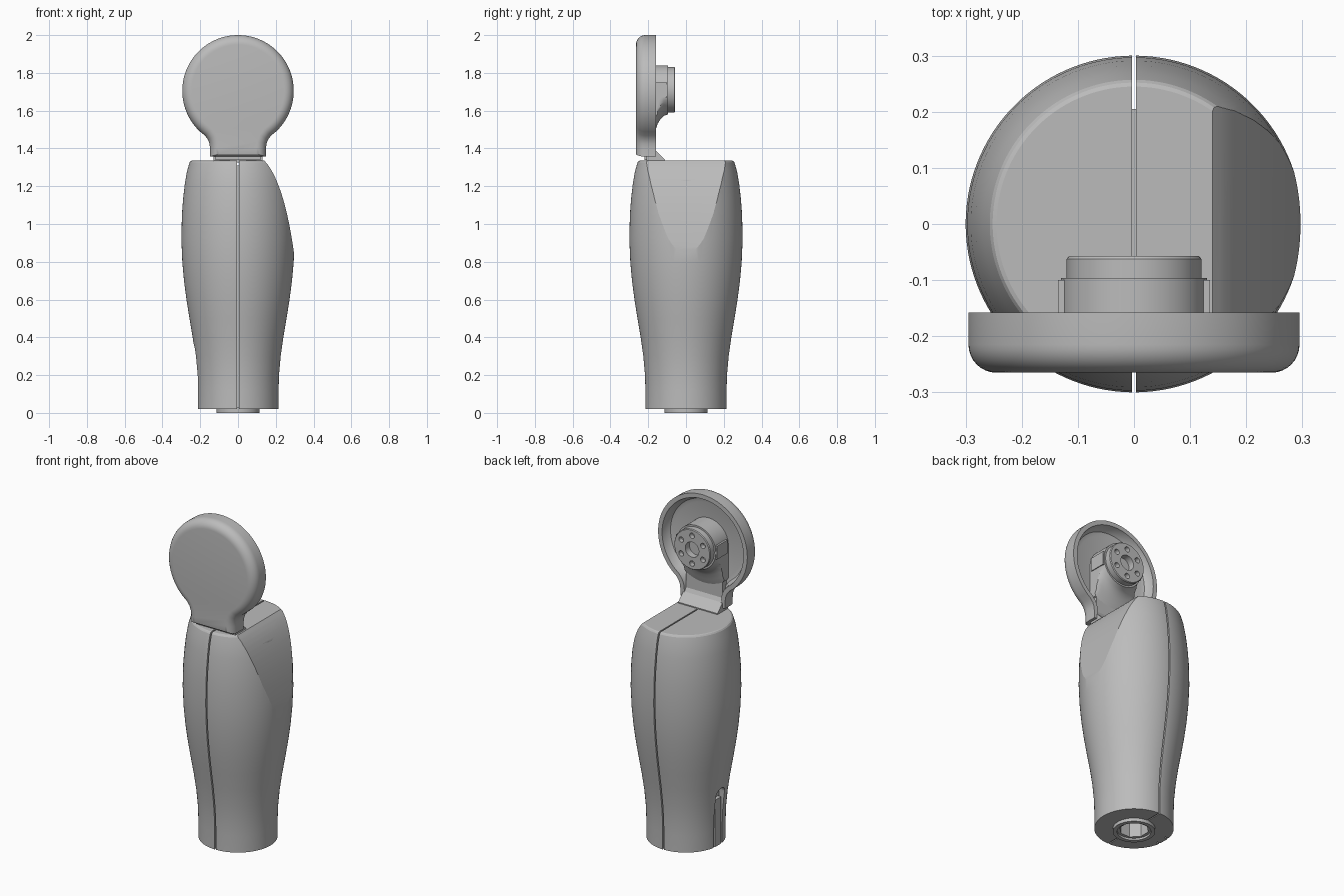
import bpy, bmesh
from math import sin, cos, pi, radians
from mathutils import Vector
from mathutils.geometry import interpolate_bezier

if "Cube" in bpy.data.objects:
    bpy.data.objects.remove(bpy.data.objects["Cube"])

GREY = (0.5, 0.5, 0.5, 1)
grey = bpy.data.materials.new("plain grey")
grey.use_nodes = True
grey.diffuse_color = GREY
grey.node_tree.nodes["Principled BSDF"].inputs["Base Color"].default_value = GREY


def loft(name, loops):
    """Closed solid skinned through a list of equally long loops."""
    bm = bmesh.new()
    rings = [[bm.verts.new(p) for p in loop] for loop in loops]
    n = len(rings[0])
    for a, b in zip(rings, rings[1:]):
        for i in range(n):
            j = (i + 1) % n
            bm.faces.new((a[i], a[j], b[j], b[i]))
    bm.faces.new(rings[0])
    bm.faces.new(rings[-1])
    bmesh.ops.recalc_face_normals(bm, faces=bm.faces)
    mesh = bpy.data.meshes.new(name)
    bm.to_mesh(mesh)
    bm.free()
    mesh.materials.append(grey)
    ob = bpy.data.objects.new(name, mesh)
    bpy.context.collection.objects.link(ob)
    return ob


def circle(r, h, axis="z", centre=(0, 0), n=64):
    """Circle at height h along z or y, centred in the other two axes."""
    pts = []
    for i in range(n):
        a = 2 * pi * (i + 0.5) / n
        u, v = centre[0] + r * cos(a), centre[1] + r * sin(a)
        pts.append((u, v, h) if axis == "z" else (u, h, v))
    return pts


def lathe(name, profile, axis="z", centre=(0, 0), n=64):
    return loft(name, [circle(r, h, axis, centre, n) for r, h in profile])


def prism_y(name, pts, y0, y1):
    return loft(name, [[(x, y, z) for x, z in pts] for y in (y0, y1)])


def prism_x(name, pts, x0, x1):
    return loft(name, [[(x, y, z) for y, z in pts] for x in (x0, x1)])


def cut(targets, cutters):
    """Subtract the cutters from the targets, then discard the cutters."""
    for ob in targets:
        for c in cutters:
            mod = ob.modifiers.new("cut", "BOOLEAN")
            mod.operation, mod.solver, mod.object = "DIFFERENCE", "EXACT", c
        graph = bpy.context.evaluated_depsgraph_get()
        mesh = bpy.data.meshes.new_from_object(ob.evaluated_get(graph))
        ob.modifiers.clear()
        ob.data = mesh
    for c in cutters:
        bpy.data.objects.remove(c)


def smooth(ob, angle=25):
    bpy.ops.object.select_all(action="DESELECT")
    ob.select_set(True)
    bpy.context.view_layer.objects.active = ob
    bpy.ops.object.shade_smooth_by_angle(angle=radians(angle))


# Handle shell: turned body
TOP = 1.335
shell = lathe("handle_shell", [
    (0.215, 0.02), (0.215, 0.12), (0.217, 0.2), (0.226, 0.3), (0.24, 0.4),
    (0.257, 0.5), (0.273, 0.6), (0.286, 0.7), (0.295, 0.8), (0.3, 0.92),
    (0.297, 1.05), (0.291, 1.13), (0.282, 1.21), (0.27, 1.28),
    (0.257, 1.325), (0.252, 1.332), (0.245, TOP)], n=128)
core = lathe("handle_core", [(0.205, 0.025), (0.205, 1.31)])
base_ring = lathe("base_ring", [(0.115, 0), (0.115, 0.03)])

# Curved thumb cut on the left, split seam, socket below and slot on the right
curve = interpolate_bezier(Vector((0.14, TOP, 0)), Vector((0.22, 1.25, 0)),
                           Vector((0.27, 1.05, 0)), Vector((0.3, 0.82, 0)), 16)
side = [(0.09, 1.388)] + [(p.x, p.y) for p in curve] + [(0.31, 0.76), (0.5, 0.76), (0.5, 1.388)]
thumb_cut = prism_y("thumb_cutter", side, -0.5, 0.5)
seam = prism_x("seam_cutter", [(-0.5, 0), (0.5, 0), (0.5, 1.5), (-0.5, 1.5)], -0.004, 0.004)
cut([core], [])
cut([shell], [seam])
bore = lathe("bore_cutter", [(0.08, -0.1), (0.08, 0.14)], n=8)
arch = [(-0.04, -0.1)] + [(-0.04 * cos(pi * i / 12), 0.33 + 0.04 * sin(pi * i / 12))
                         for i in range(13)] + [(0.04, -0.1)]
slot = prism_x("slot_cutter", arch, -0.35, -0.19)
cut([shell, core], [thumb_cut, bore, slot])
counterbore = lathe("counterbore_cutter", [(0.092, -0.1), (0.092, 0.012)])
inner = lathe("inner_bore_cutter", [(0.08, -0.1), (0.08, 0.1)], n=8)
cut([base_ring], [counterbore, inner])
slot_strip = prism_x("slot_strip", [(-0.03, 0.02), (0.03, 0.02), (0.03, 0.3), (-0.03, 0.3)],
                     -0.212, -0.18)

# Round head: disc outline with a filleted neck
CZ, R = 1.705, 0.295
half = [(0.147, 1.357), (0.148, 1.4), (0.151, 1.425), (0.159, 1.447), (0.175, 1.468)]
start = -0.82
half += [(R * cos(a), CZ + R * sin(a))
         for a in (start + (pi / 2 - start) * i / 44 for i in range(45))]
outline = half + [(-x, z) for x, z in reversed(half[:-1])]


def inset(d, y):
    """Outline moved inwards by d, with less inset along the neck's foot."""
    n, loop = len(outline), []
    for i, (x, z) in enumerate(outline):
        a, b = Vector(outline[i - 1]), Vector(outline[(i + 1) % n])
        if i == 0:
            a = Vector((x, z))
        if i == n - 1:
            b = Vector((x, z))
        t = (b - a).normalized()
        px, pz = x - t.y * d, z + t.x * d
        if i in (0, n - 1):
            pz = z + 0.3 * d
        loop.append((px, y, pz))
    return loop


steps = [(0.07, -0.215), (0.047, -0.208), (0.033, -0.19), (0.026, -0.158), (0, -0.158)]
steps += [(0.05 * (1 - cos(a)), -0.215 - 0.05 * sin(a))
          for a in (pi / 2 * i / 8 for i in range(9))]
head = loft("head_cover", [inset(d, y) for d, y in steps])

# Bracket: arm, slanted foot and strip under the head
arm = prism_y("bracket_arm", [(-0.12, 1.34), (0.12, 1.34), (0.12, 1.71), (-0.12, 1.71)],
              -0.22, -0.172)
foot = prism_x("bracket_foot", [(-0.21, TOP - 0.01), (-0.112, TOP - 0.01), (-0.112, 1.341),
                                (-0.16, 1.388), (-0.172, 1.41), (-0.21, 1.41)], -0.13, 0.13)

# Hub flare: blends into the arm below, stays round above
HUB = (0, 1.71)
flare = lathe("hub_flare", [(0.24, -0.22), (0.24, -0.172), (0.21, -0.16), (0.18, -0.15),
                            (0.155, -0.135), (0.138, -0.118), (0.13, -0.096)],
              axis="y", centre=HUB, n=96)
for v in flare.data.vertices:
    x, z = v.co.x, v.co.z - HUB[1]
    if z > 0:
        k = min(1, 0.13 / (x * x + z * z) ** 0.5)
        v.co.x, v.co.z = x * k, HUB[1] + z * k
    else:
        v.co.x = max(-0.13, min(0.13, x))

# Hub cap with a centre bore and a ring of screw holes
hub = lathe("hub_cap", [(0.12, -0.13), (0.12, -0.062), (0.116, -0.057)], axis="y", centre=HUB)
holes = [lathe("centre_cutter", [(0.045, -0.11), (0.045, 0)], "y", HUB, 32)]
for i in range(6):
    a = 2 * pi * i / 6 + pi / 6
    spot = (0.083 * cos(a), HUB[1] + 0.083 * sin(a))
    holes.append(lathe("screw_cutter", [(0.016, -0.085), (0.016, 0)], "y", spot, 20))
cut([hub], holes)

# Side fins beside the hub
for s, label in ((1, "left"), (-1, "right")):
    prism_x("hub_fin_" + label, [(-0.2, 1.67), (-0.1, 1.67), (-0.1, 1.75), (-0.2, 1.75)],
            s * 0.12, s * 0.135)

for ob in (shell, core, base_ring, head, flare, hub):
    smooth(ob, 14 if ob is shell else 28)
